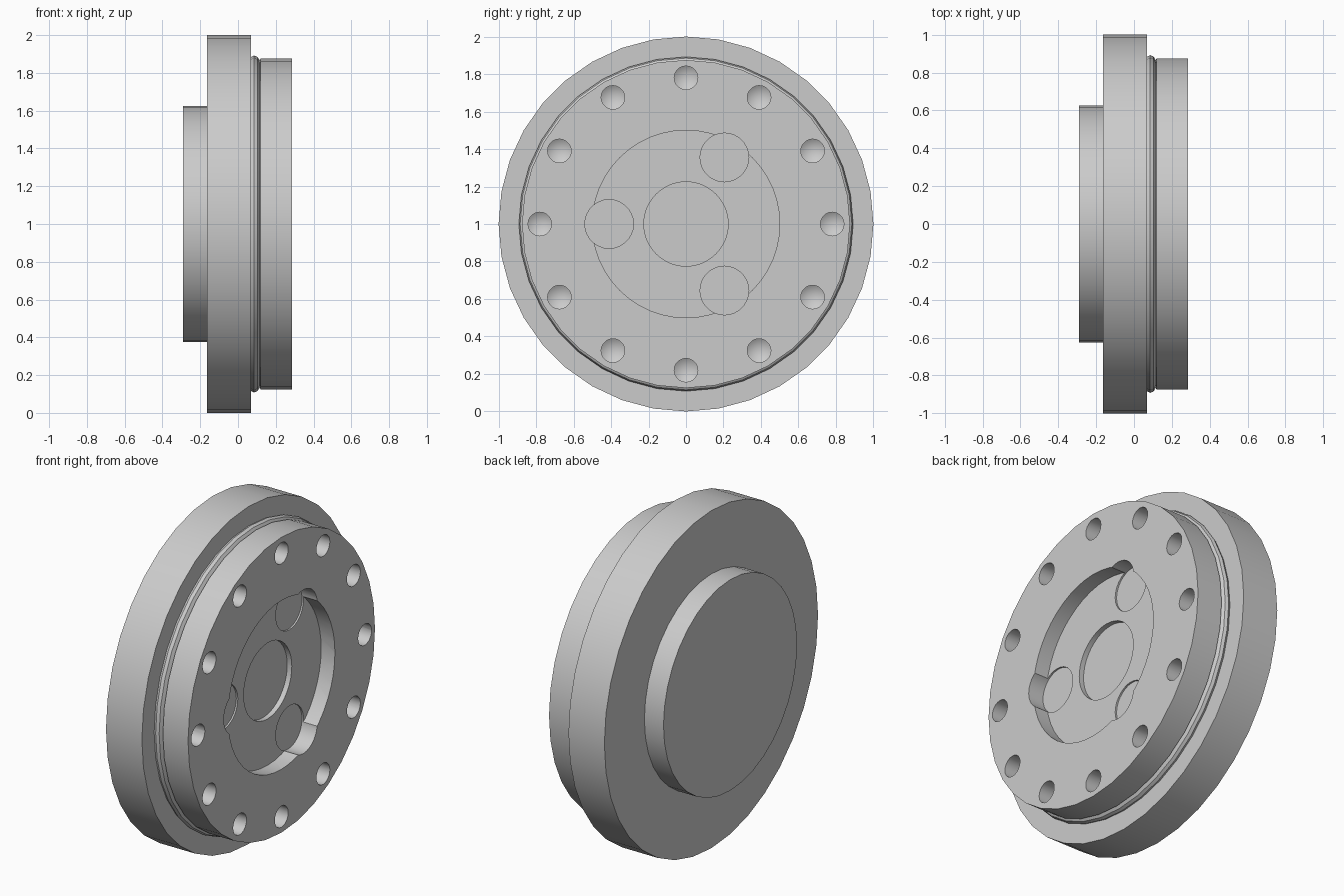
import bpy, bmesh, math
from mathutils import Matrix, Vector

old = bpy.data.objects.get("Cube")
if old:
    bpy.data.objects.remove(old)

steel = bpy.data.materials.new("light_grey_metal")
steel.use_nodes = True
GREY = (0.6, 0.6, 0.6, 1)
steel.diffuse_color = GREY
steel.node_tree.nodes["Principled BSDF"].inputs["Base Color"].default_value = GREY

FACE = 0.285      # outer plane of the bolt face
FLOOR = 0.195     # floor of the central recess


def lathe(name, profile, sides, centre=(0, 0)):
    """Spin an (x, radius) profile about an x-parallel axis through (y, z)."""
    bm = bmesh.new()
    pts = [bm.verts.new((x, 0, r)) for x, r in profile]
    edges = [bm.edges.new(pair) for pair in zip(pts, pts[1:])]
    bmesh.ops.spin(bm, geom=pts + edges, cent=(0, 0, 0), axis=(1, 0, 0),
                   angle=math.tau, steps=sides, use_duplicate=False)
    bmesh.ops.remove_doubles(bm, verts=bm.verts, dist=1e-4)
    bmesh.ops.recalc_face_normals(bm, faces=bm.faces)
    bmesh.ops.transform(bm, verts=bm.verts,
                        matrix=Matrix.Translation(Vector((0, *centre)) + Vector((0, 0, 1))))
    mesh = bpy.data.meshes.new(name)
    bm.to_mesh(mesh)
    bm.free()
    mesh.materials.append(steel)
    obj = bpy.data.objects.new(name, mesh)
    bpy.context.collection.objects.link(obj)
    return obj


def polar(radius, degrees):
    a = math.radians(degrees)
    return radius * math.cos(a), radius * math.sin(a)


# Stepped body: rear boss, wide flange, seal bead, bolt face
body = lathe("flange_body", [
    (-0.29, 0), (-0.29, 0.625), (-0.165, 0.625), (-0.165, 1), (0.07, 1),
    (0.07, 0.885), (0.085, 0.892), (0.103, 0.885), (0.115, 0.866),
    (0.12, 0.875), (FACE, 0.875), (FACE, 0)], 36)


def pocket(name, radius, floor, centre=(0, 0), sides=32):
    return lathe(name, [(floor, 0), (floor, radius), (0.4, radius), (0.4, 0)], sides, centre)


# Recess, three lobes and the centre bore
cutters = [pocket("recess_cutter", 0.5, FLOOR, sides=48),
           pocket("bore_cutter", 0.225, FLOOR - 0.03, sides=40)]
for angle in (60, 180, 300):
    cutters.append(pocket("lobe_cutter", 0.13, FLOOR - 0.01, polar(0.41, angle), 28))

# Ring of twelve drilled holes with conical ends
for i in range(12):
    cutters.append(lathe("bolt_hole_cutter", [
        (0.1, 0), (0.14, 0.063), (0.4, 0.063), (0.4, 0)], 20, polar(0.78, i * 30)))

# Cut the pockets and bake the result
for cutter in cutters:
    cutter.hide_render = True
    mod = body.modifiers.new(cutter.name, "BOOLEAN")
    mod.operation = "DIFFERENCE"
    mod.solver = "EXACT"
    mod.object = cutter
baked = bpy.data.meshes.new_from_object(
    body.evaluated_get(bpy.context.evaluated_depsgraph_get()))
body.modifiers.clear()
body.data = baked
for cutter in cutters:
    bpy.data.objects.remove(cutter)

# Smooth round walls, sharp rims
bpy.ops.object.select_all(action="DESELECT")
body.select_set(True)
bpy.context.view_layer.objects.active = body
bpy.ops.object.shade_smooth_by_angle(angle=math.radians(30))
